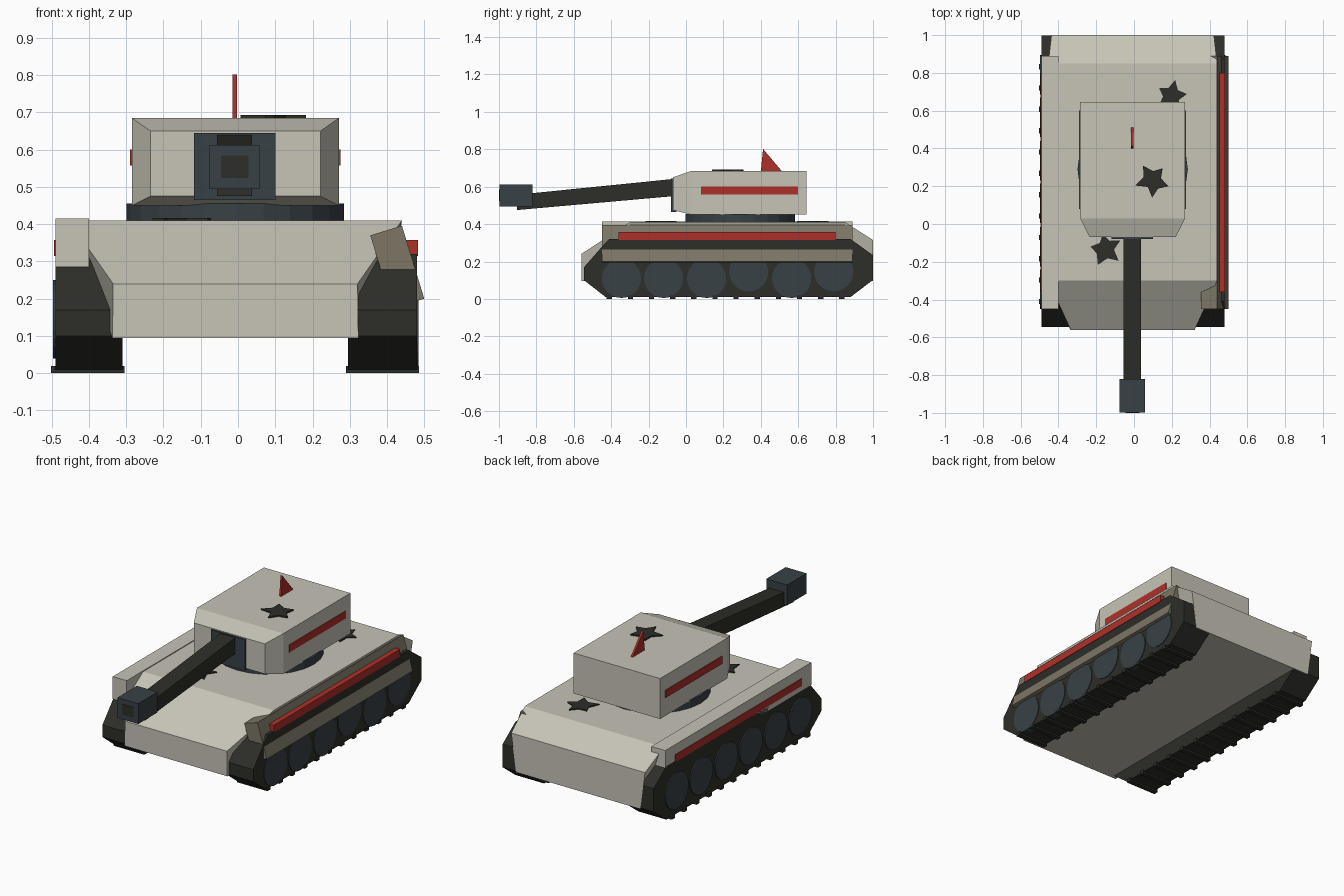
import bpy, math, random
from mathutils import Matrix, Vector

if "Cube" in bpy.data.objects:
    bpy.data.objects.remove(bpy.data.objects["Cube"])

random.seed(4)
CX = -0.007  # the model's centre plane sits slightly to the left


def material(name, rgb):
    m = bpy.data.materials.new(name)
    m.diffuse_color = (*rgb, 1)
    m.use_nodes = True
    m.node_tree.nodes["Principled BSDF"].inputs["Base Color"].default_value = m.diffuse_color
    return m


BEIGE = material("beige", (0.57, 0.55, 0.47))
BROWN = material("brown", (0.20, 0.18, 0.13))
DARK = material("dark", (0.026, 0.026, 0.021))
STEEL = material("steel", (0.04, 0.053, 0.062))
RED = material("red", (0.42, 0.03, 0.022))


def mesh_object(name, verts, faces, mat):
    me = bpy.data.meshes.new(name)
    me.from_pydata(verts, [], faces)
    me.materials.append(mat)
    ob = bpy.data.objects.new(name, me)
    bpy.context.collection.objects.link(ob)
    return ob


def loft(name, rings, mat):
    """Skin equal-length rings and cap both ends."""
    n = len(rings[0])
    verts = [v for r in rings for v in r]
    faces = [list(range(n))[::-1], list(range(len(verts) - n, len(verts)))]
    for k in range(len(rings) - 1):
        for i in range(n):
            j = (i + 1) % n
            faces.append((k * n + i, k * n + j, (k + 1) * n + j, (k + 1) * n + i))
    return mesh_object(name, verts, faces, mat)


def box(name, x0, x1, y0, y1, z0, z1, mat):
    ring = lambda y: [(x0, y, z0), (x0, y, z1), (x1, y, z1), (x1, y, z0)]
    return loft(name, [ring(y0), ring(y1)], mat)


def side_profile(name, pts, x0, x1, mat):
    """Extrude a (y, z) profile across x."""
    return loft(name, [[(x, y, z) for y, z in pts] for x in (x0, x1)], mat)


def cylinder(name, r, depth, loc, rot, mat, sides):
    bpy.ops.mesh.primitive_cylinder_add(vertices=sides, radius=r, depth=depth,
                                        location=loc, rotation=rot)
    ob = bpy.context.object
    ob.name = name
    ob.data.materials.append(mat)


def section(y, zb, wb, zt, wt, cx=CX):
    return [(cx - wb, y, zb), (cx - wt, y, zt), (cx + wt, y, zt), (cx + wb, y, zb)]


# Hull
loft("hull", [section(-0.56, 0.095, 0.33, 0.24, 0.328),
              section(-0.30, 0.095, 0.34, 0.41, 0.447),
              section(0.85, 0.095, 0.34, 0.41, 0.447),
              section(1.0, 0.095, 0.40, 0.315, 0.43)], BEIGE)

# Tracks with road wheels and cleats
TRACK = [(-0.43, 0.01), (-0.545, 0.10), (-0.545, 0.17), (-0.44, 0.29), (-0.41, 0.32),
         (0.88, 0.32), (0.998, 0.235), (0.998, 0.10), (0.88, 0.01)]
WHEEL_Y = [-0.345, -0.12, 0.11, 0.335, 0.565, 0.79]
SIDES = {
    "left": (-0.49, -0.31, -0.497, [0.145] * 6),
    "right": (0.295, 0.48, 0.484, [0.11, 0.11, 0.11, 0.145, 0.11, 0.145]),
}
for side, (x0, x1, xw, heights) in SIDES.items():
    side_profile(side + "_track", TRACK, x0, x1, DARK)
    s = math.copysign(1, xw)
    for y, z in zip(WHEEL_Y, heights):
        cylinder(side + "_wheel", 0.105, 0.04, (xw - s * 0.02, y, z),
                 (0, math.pi / 2, 0), STEEL, 24)
    for i in range(12):
        y = -0.41 + i * 0.113
        a, b = (x0 - 0.012, x1 + 0.005) if s < 0 else (x0 - 0.005, x1 + 0.006)
        box(side + "_cleat", a, b, y - 0.014, y + 0.014, 0.0, 0.02, DARK)

# Left fender is intact, right fender is knocked askew
box("left_fender", -0.49, -0.40, -0.45, 0.89, 0.285, 0.415, BEIGE)
bent = [(0.355, 0.37), (0.44, 0.396), (0.50, 0.20), (0.415, 0.174)]
loft("right_fender", [[(x, y, z) for x, z in bent] for y in (-0.45, 0.89)], BROWN)

# Painted side stripes
box("left_hull_stripe", -0.494, -0.47, -0.36, 0.80, 0.315, 0.357, RED)
box("right_hull_stripe", 0.43, 0.4825, -0.36, 0.80, 0.315, 0.357, RED)
box("left_turret_stripe", -0.29, -0.27, 0.08, 0.60, 0.557, 0.60, RED)
box("right_turret_stripe", 0.26, 0.275, 0.08, 0.60, 0.557, 0.60, RED)

# Turret ring and turret
cylinder("turret_ring", 0.292, 0.06, (CX, 0.29, 0.425), (0, 0, 0), STEEL, 24)
loft("turret", [section(-0.07, 0.475, 0.228, 0.65, 0.228),
                section(0.03, 0.45, 0.278, 0.685, 0.278),
                section(0.645, 0.45, 0.278, 0.685, 0.278)], BEIGE)

# Gun: mantlet, drooping square barrel, muzzle block with bore
G = -0.009
box("mantlet", G - 0.109, G + 0.109, -0.08, -0.05, 0.465, 0.645, STEEL)
side_profile("barrel", [(-0.06, 0.55), (-0.06, 0.642), (-0.895, 0.558), (-0.905, 0.475)],
             G - 0.047, G + 0.047, DARK)
box("muzzle", G - 0.067, G + 0.067, -0.998, -0.82, 0.495, 0.613, STEEL)
box("bore", G - 0.037, G + 0.037, -1.0, -0.98, 0.524, 0.584, DARK)

# Fin on the turret roof
side_profile("fin", [(0.40, 0.68), (0.412, 0.802), (0.515, 0.68)], -0.015, -0.003, RED)


# Jagged scorch marks
def scorch(x, y, z, turn):
    n = 10
    ring = []
    for i in range(n):
        r = random.uniform(0.075, 0.10) if i % 2 == 0 else random.uniform(0.042, 0.055)
        a = turn + math.tau * i / n
        ring.append((x + r * math.cos(a), y + r * math.sin(a)))
    loft("scorch_mark", [[(px, py, z - 0.004) for px, py in ring],
                         [(px, py, z + 0.006) for px, py in ring]], DARK)


scorch(0.20, 0.68, 0.41, 0.1)
scorch(-0.15, -0.13, 0.41, 0.5)
scorch(0.10, 0.23, 0.687, 0.9)

# Make face directions consistent
import bmesh
for ob in bpy.data.objects:
    bm = bmesh.new()
    bm.from_mesh(ob.data)
    bmesh.ops.recalc_face_normals(bm, faces=bm.faces)
    bm.to_mesh(ob.data)
    bm.free()
